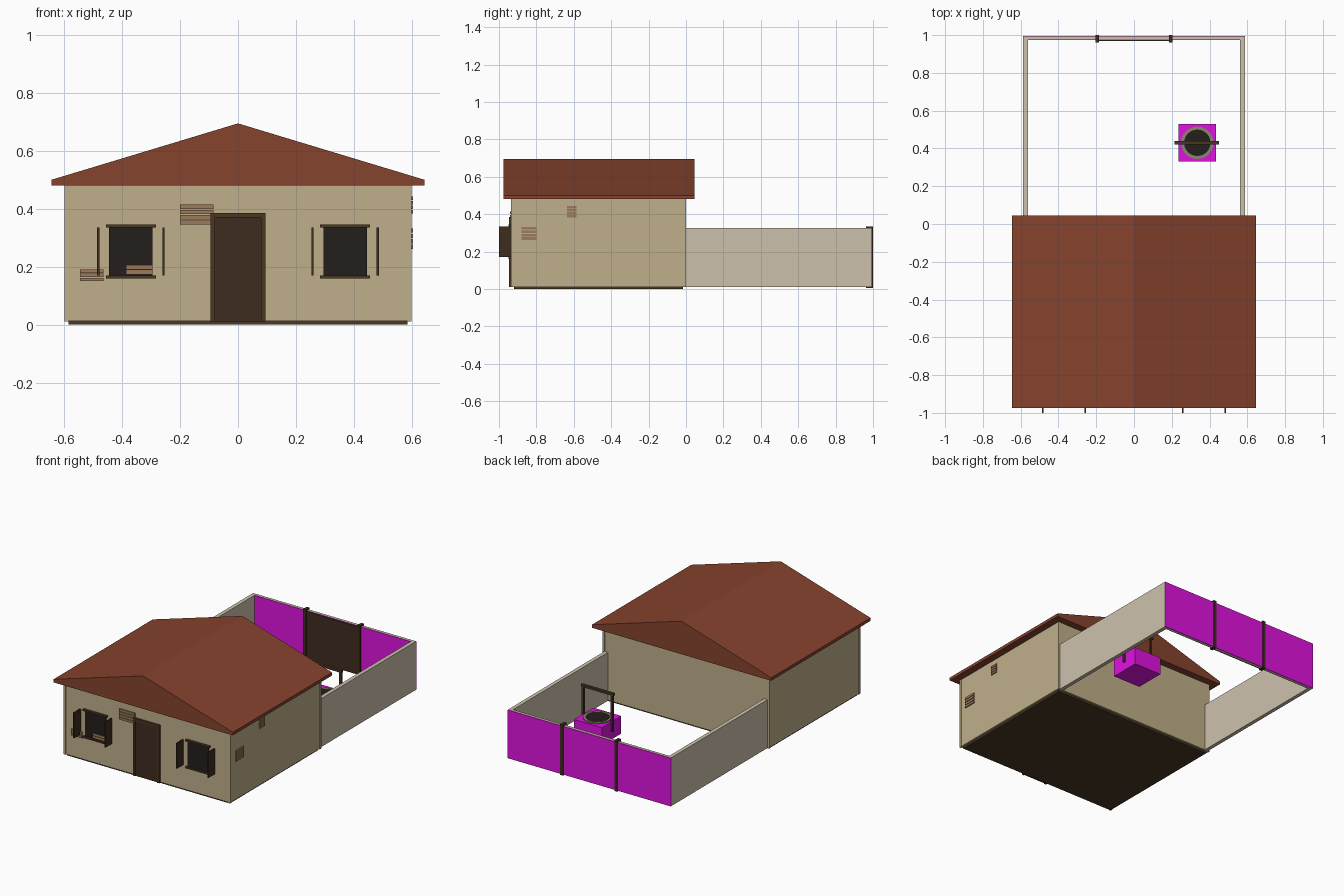
import bpy, bmesh, math

if "Cube" in bpy.data.objects:
    bpy.data.objects.remove(bpy.data.objects["Cube"])

def mat(name, hexcol):
    ch = [int(hexcol[i:i + 2], 16) / 255 for i in (0, 2, 4)]
    m = bpy.data.materials.new(name)
    m.diffuse_color = [((c + .055) / 1.055) ** 2.4 for c in ch] + [1]
    m.use_nodes = True
    m.node_tree.nodes["Principled BSDF"].inputs["Base Color"].default_value = m.diffuse_color
    return m

WALL = mat("plaster", "C0AF8A")
YARD = mat("yard_stone", "CDC1AC")
ROOF = mat("roof_tile", "86432D")
BASE = mat("base_wood", "4A3822")
DOOR = mat("door_wood", "3F2C1F")
FRAME = mat("frame_wood", "4A3622")
GLASS = mat("dark_opening", "231E1B")
BRICK = mat("brick", "9C7B5A")
PINK = mat("magenta", "E012E0")
STONE = mat("well_stone", "8C8670")

def finish(name, bm, m):
    bmesh.ops.recalc_face_normals(bm, faces=bm.faces)
    me = bpy.data.meshes.new(name)
    bm.to_mesh(me)
    bm.free()
    me.materials.append(m)
    ob = bpy.data.objects.new(name, me)
    bpy.context.collection.objects.link(ob)
    return ob

def boxes(name, m, *ranges):
    """One object made of boxes, each given as x0, x1, y0, y1, z0, z1."""
    bm = bmesh.new()
    for x0, x1, y0, y1, z0, z1 in ranges:
        vs = bmesh.ops.create_cube(bm, size=1)["verts"]
        for v in vs:
            v.co = (x0 if v.co.x < 0 else x1, y0 if v.co.y < 0 else y1, z0 if v.co.z < 0 else z1)
    return finish(name, bm, m)

def both(x0, x1, *rest):
    """A box and its mirror across x = 0."""
    return [(x0, x1, *rest), (-x1, -x0, *rest)]

# House body, base and corner trims
boxes("house_walls", WALL, (-.597, .597, -.932, -.002, .012, .49))
boxes("house_base", BASE, (-.585, .585, -.92, -.015, 0, .014))
boxes("corner_trims", WALL, *both(.585, .6, -.936, -.92, .01, .485), *both(.585, .6, -.015, 0, .01, .485))

# Gable roof: five-point profile extruded along y
bm = bmesh.new()
profile = [(-.645, .48), (.645, .48), (.645, .5), (0, .695), (-.645, .5)]
face = bm.faces.new([bm.verts.new((x, -.975, z)) for x, z in profile])
ext = bmesh.ops.extrude_face_region(bm, geom=[face], use_keep_orig=True)["geom"]
bmesh.ops.translate(bm, verts=[g for g in ext if isinstance(g, bmesh.types.BMVert)], vec=(0, 1.02, 0))
finish("roof", bm, ROOF)

# Door and frame
boxes("door_panel", DOOR, (-.08, .08, -.94, -.93, .01, .37))
boxes("door_frame", FRAME, *both(.08, .095, -.946, -.93, .01, .385), (-.08, .08, -.946, -.93, .37, .385))

# Windows with lintel, sill and open shutters
for side, cx in (("left", -.37), ("right", .37)):
    boxes(side + "_window", GLASS, (cx - .075, cx + .075, -.938, -.93, .17, .336))
    boxes(side + "_lintel_and_sill", FRAME, *[(cx - .086, cx + .086, -.948, -.93, z, z + .01) for z in (.16, .335)])
    boxes(side + "_shutters", DOOR, *[(cx + d - .004, cx + d + .004, -1, -.93, .17, .335) for d in (-.113, .113)])

# Exposed brick patches, drawn as rows
def bricks(name, a0, a1, z0, z1, rows, side=False, out=.94):
    h = (z1 - z0) / rows
    rng = []
    for i in range(rows):
        z = z0 + i * h
        span = (.59, .604, a0, a1) if side else (a0, a1, -out, -.93)
        rng.append((*span, z, z + h * .8))
    boxes(name, BRICK, *rng)

bricks("brick_patch_low", -.545, -.465, .15, .193, 3)
bricks("brick_patch_window", -.385, -.295, .175, .208, 2)
bricks("brick_patch_door", -.2, -.085, .345, .418, 4)
bricks("brick_patch_side_low", -.88, -.8, .262, .336, 4, True)
bricks("brick_patch_side_high", -.635, -.585, .383, .446, 4, True)

# Yard walls
boxes("yard_side_walls", YARD, *both(.562, .587, 0, .992, .01, .325))
boxes("yard_back_wall", YARD, (-.562, .562, .976, .992, .01, .325))
boxes("back_wall_panels", PINK, (-.587, .587, .992, .995, .01, .324), (-.562, .562, .973, .976, .01, .324))

# Gate and posts
boxes("gate", DOOR, (-.19, .19, .968, .975, .01, .322))
boxes("gate_posts", DOOR, *both(.185, .205, .962, 1, .005, .335))

# Well
boxes("well_base", PINK, (.235, .435, .33, .53, .01, .125))
N = 24
bm = bmesh.new()
loops = [[bm.verts.new((.335 + r * math.cos(t * math.tau / N), .43 + r * math.sin(t * math.tau / N), z))
          for t in range(N)] for r, z in ((.086, .122), (.086, .131), (.07, .131), (.07, .122))]
for a, b in zip(loops, loops[1:] + loops[:1]):
    for i in range(N):
        bm.faces.new((a[i], a[(i + 1) % N], b[(i + 1) % N], b[i]))
finish("well_rim", bm, STONE)
bm = bmesh.new()
ring = bmesh.ops.create_circle(bm, cap_ends=True, segments=N, radius=.072)
bmesh.ops.translate(bm, verts=ring["verts"], vec=(.335, .43, .127))
finish("well_water", bm, GLASS)
boxes("well_frame", FRAME, (.215, .45, .421, .439, .3, .315),
      *[(x - .007, x + .007, .423, .437, .065, .302) for x in (.229, .438)])
